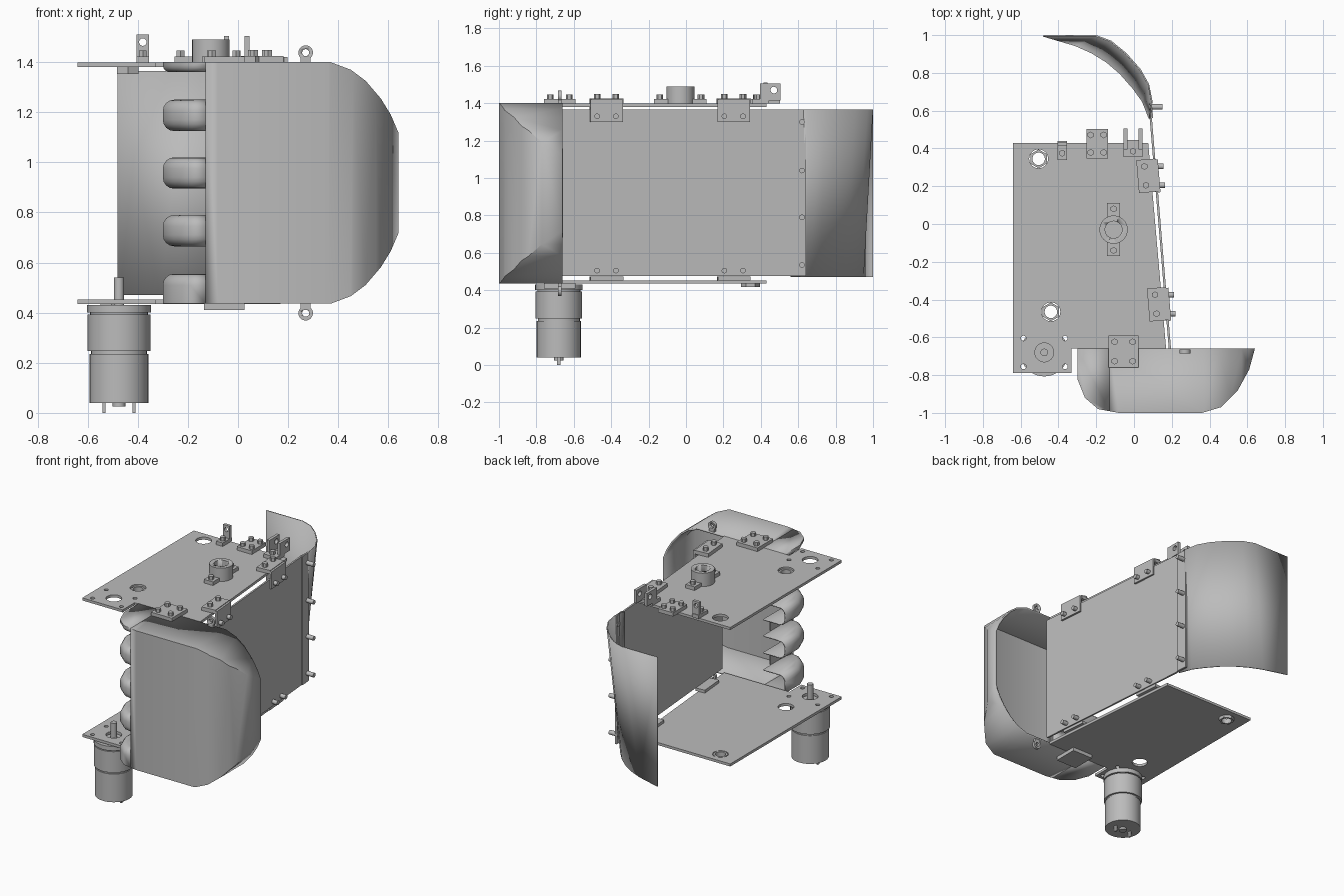
import bpy, bmesh, math
from mathutils import Vector, Matrix

if "Cube" in bpy.data.objects:
    bpy.data.objects.remove(bpy.data.objects["Cube"])

grey = bpy.data.materials.new("plain grey")
grey.use_nodes = True
grey.diffuse_color = (0.5, 0.5, 0.5, 1)
grey.node_tree.nodes["Principled BSDF"].inputs["Base Color"].default_value = (0.5, 0.5, 0.5, 1)


def finish(name, bm, smooth=False, shell=0):
    """Turn a bmesh into a named grey object."""
    bmesh.ops.recalc_face_normals(bm, faces=bm.faces)
    me = bpy.data.meshes.new(name)
    bm.to_mesh(me)
    bm.free()
    me.materials.append(grey)
    ob = bpy.data.objects.new(name, me)
    bpy.context.collection.objects.link(ob)
    if shell:
        mod = ob.modifiers.new("thickness", "SOLIDIFY")
        mod.thickness, mod.offset = shell, -1
    if smooth:
        bpy.ops.object.select_all(action="DESELECT")
        ob.select_set(True)
        bpy.context.view_layer.objects.active = ob
        bpy.ops.object.shade_smooth_by_angle(angle=math.radians(35))
    return ob


def prism_mesh(points, z0, z1):
    bm = bmesh.new()
    face = bm.faces.new([bm.verts.new((x, y, z0)) for x, y in points])
    new = bmesh.ops.extrude_face_region(bm, geom=[face])["geom"]
    bmesh.ops.translate(bm, vec=(0, 0, z1 - z0), verts=[v for v in new if isinstance(v, bmesh.types.BMVert)])
    bmesh.ops.recalc_face_normals(bm, faces=bm.faces)
    return bm


def prism(name, points, z0, z1):
    return finish(name, prism_mesh(points, z0, z1))


def box(name, center, size, turn=0):
    bm = bmesh.new()
    bmesh.ops.create_cube(bm, size=1)
    bm.transform(Matrix.Translation(center) @ Matrix.Rotation(turn, 4, "Z") @ Matrix.Diagonal((*size, 1)))
    return finish(name, bm)


def cyl(name, center, r, depth, axis="Z", sides=32):
    bm = bmesh.new()
    bmesh.ops.create_cone(bm, cap_ends=True, segments=sides, radius1=r, radius2=r, depth=depth)
    turn = {"Z": Matrix(), "X": Matrix.Rotation(math.pi / 2, 4, "Y"), "Y": Matrix.Rotation(math.pi / 2, 4, "X")}[axis]
    bm.transform(Matrix.Translation(center) @ turn)
    return finish(name, bm, sides > 8)


def drill(target, center, r, depth=0.3, axis="Z", sides=32):
    cutter = cyl("cutter", center, r, depth, axis, sides)
    cutter.hide_render = True
    cutter.hide_set(True)
    mod = target.modifiers.new("hole", "BOOLEAN")
    mod.operation, mod.object, mod.solver = "DIFFERENCE", cutter, "EXACT"


def bolt(x, y, z):
    cyl("bolt", (x, y, z + 0.012), 0.018, 0.025, sides=6)


# Top and bottom plates with a notch beside the hood
PLATE = [(-0.64, 0.43), (-0.64, -0.79), (-0.33, -0.79), (-0.33, -0.66), (0.17, -0.66), (0.075, 0.43)]
MOTOR = (-0.475, -0.68)
for name, z in (("top_plate", 1.38), ("bottom_plate", 0.435)):
    plate = prism(name, PLATE, z, z + 0.018)
    for x, y, r in ((-0.505, 0.345, 0.05), (-0.44, -0.465, 0.05), (*MOTOR, 0.05)):
        drill(plate, (x, y, z), r)
    for sx in (-1, 1):
        for sy in (-1, 1):
            drill(plate, (MOTOR[0] + sx * 0.11, MOTOR[1] + sy * 0.075, z), 0.014, sides=12)
for x, y, z in ((-0.505, 0.345, 0.435), (-0.44, -0.465, 1.37)):
    nut = cyl("hex_collar", (x, y, z), 0.05, 0.035, sides=6)
    drill(nut, (x, y, z), 0.033)

# Hood: extruded plan profile trimmed by the rounded side profile
LEFT = [(-0.08, -1), (-0.19, -0.98), (-0.26, -0.92), (-0.3, -0.82), (-0.3, -0.66)]
RIGHT = [(0.64, -0.66), (0.61, -0.77), (0.55, -0.88), (0.46, -0.97), (0.36, -1)]
ARC = [(0.37, 1.4), (0.45, 1.37), (0.51, 1.325), (0.57, 1.255), (0.61, 1.19), (0.64, 1.12)]
MID = 0.918
bm = prism_mesh(RIGHT + LEFT, 0.436, 1.4)
for (x0, z0), (x1, z1) in zip(ARC, ARC[1:]):
    for s in (1, -1):
        cut = bmesh.ops.bisect_plane(
            bm, geom=bm.verts[:] + bm.edges[:] + bm.faces[:], dist=1e-5,
            plane_co=(x0, 0, MID + s * (z0 - MID)), plane_no=(z0 - z1, 0, s * (x1 - x0)), clear_outer=True)
        edges = [e for e in cut["geom_cut"] if isinstance(e, bmesh.types.BMEdge) and e.is_boundary]
        bmesh.ops.holes_fill(bm, edges=edges, sides=0)
SLOT_X = -0.13
bmesh.ops.bisect_plane(bm, geom=bm.verts[:] + bm.edges[:] + bm.faces[:], plane_co=(SLOT_X, 0, 0),
                       plane_no=(-1, 0, 0), clear_outer=True)
back = [f for f in bm.faces if all(v.co.y > -0.662 for v in f.verts)]
bmesh.ops.delete(bm, geom=back, context="FACES")
finish("hood", bm, True, 0.012)

# Rounded fingers on the slotted side of the hood
FINGERS = [(0.436, 0.555), (0.665, 0.79), (0.895, 1.02), (1.125, 1.25), (1.36, 1.4)]
for z0, z1 in FINGERS:
    bm = prism_mesh([(SLOT_X, -0.66), (SLOT_X, -0.991)] + LEFT[1:], z0, z1)
    rim = [e for e in bm.edges if abs(e.verts[0].co.z - e.verts[1].co.z) < 1e-4
           and min(e.verts[0].co.y, e.verts[1].co.y) < -0.67
           and min(e.verts[0].co.x, e.verts[1].co.x) < SLOT_X - 0.01
           and not any(abs(e.verts[0].co.z - end) < 1e-4 for end in (0.436, 1.4))]
    bmesh.ops.bevel(bm, geom=rim, offset=min(0.045, (z1 - z0) * 0.7), segments=4, profile=0.5, affect="EDGES")
    open_faces = [f for f in bm.faces if all(v.co.y > -0.662 for v in f.verts)
                  or all(v.co.x > SLOT_X - 0.002 for v in f.verts)]
    bmesh.ops.delete(bm, geom=open_faces, context="FACES")
    finish("hood_finger", bm, True, 0.008)
for (_, z0), (z1, _) in zip(FINGERS, FINGERS[1:]):
    box("slot_plate", (SLOT_X + 0.004, -0.86, (z0 + z1) / 2), (0.008, 0.24, z1 - z0))

# Lifting eyelets above and below the hood
for z, s in ((1.4, 1), (0.436, -1)):
    box("eyelet_base", (0.27, -0.675, z + s * 0.012), (0.04, 0.02, 0.025))
    eye = cyl("eyelet", (0.27, -0.675, z + s * 0.038), 0.029, 0.02, "Y")
    drill(eye, (0.27, -0.675, z + s * 0.038), 0.014, axis="Y")

# Slanted side wall
A, B = Vector((0.19, -0.66)), Vector((0.088, 0.57))
LEAN = math.atan2(A.x - B.x, B.y - A.y)


def wall_x(y):
    return A.x + (B.x - A.x) * (y - A.y) / (B.y - A.y)


box("side_wall", ((A.x + B.x) / 2, (A.y + B.y) / 2, 0.92), (0.012, (B - A).length, 0.89), LEAN)

# Flared tail: wide curve on top, tighter curve below
TOP = [(0.088, 0.56), (0.098, 0.65), (0.08, 0.74), (0.035, 0.82), (-0.04, 0.905), (-0.12, 0.97), (-0.2, 1), (-0.48, 1)]
LOW = [(0.085, 0.56), (0.05, 0.65), (0, 0.72), (-0.07, 0.8), (-0.14, 0.86), (-0.22, 0.91), (-0.31, 0.95), (-0.48, 1)]
bm = bmesh.new()
rows = [[bm.verts.new((x, y, z)) for x, y in pts] for pts, z in ((LOW, 0.47), (TOP, 1.365))]
for i in range(len(TOP) - 1):
    bm.faces.new((rows[0][i], rows[0][i + 1], rows[1][i + 1], rows[1][i]))
finish("flared_tail", bm, True, 0.008)
box("tail_joint_strip", (0.092, 0.6, 0.92), (0.012, 0.08, 0.89), LEAN)
for z in (0.535, 0.79, 1.04, 1.3):
    cyl("tail_screw", (0.115, 0.62, z), 0.015, 0.07, "X", 12)

# Angle brackets and screws holding the wall to the plates
for y in (-0.425, 0.255):
    x = wall_x(y)
    box("bracket_top", (x - 0.045, y, 1.412), (0.1, 0.175, 0.025), LEAN)
    box("bracket_flange", (x + 0.012, y, 1.36), (0.014, 0.175, 0.12), LEAN)
    for dy in (-0.05, 0.05):
        bolt(wall_x(y + dy) - 0.055, y + dy, 1.425)
        for z in (1.33, 0.505):
            cyl("wall_screw", (wall_x(y + dy) + 0.02, y + dy, z), 0.015, 0.05, "X", 12)
    box("lower_bracket", (x - 0.035, y, 0.463), (0.07, 0.175, 0.02), LEAN)

# Bolted pads
for name, x, y, z, w, d in (("front_pad", -0.055, -0.675, 1.41, 0.16, 0.17),
                            ("lower_pad", -0.055, -0.675, 0.423, 0.16, 0.17),
                            ("rear_pad", -0.195, 0.425, 1.41, 0.115, 0.155)):
    box(name, (x, y, z), (w, d, 0.026))
    for sx in (-1, 1):
        for sy in (-1, 1):
            if z > 1:
                bolt(x + sx * w * 0.3, y + sy * d * 0.3, z + 0.012)

# Shaft bearing on the top plate
BX, BY = -0.108, -0.03
base = box("bearing_base", (BX, BY, 1.41), (0.07, 0.28, 0.026))
ring = cyl("bearing_ring", (BX, BY, 1.444), 0.075, 0.092)
for part in (base, ring):
    drill(part, (BX, BY, 1.44), 0.045)
for dy in (-0.11, 0.11):
    bolt(BX, BY + dy, 1.422)

# Rear clevis and upright lug
box("clevis_base", (-0.005, 0.4, 1.41), (0.1, 0.09, 0.026))
for x in (-0.045, 0.035):
    cheek = box("clevis_cheek", (x, 0.45, 1.46), (0.02, 0.11, 0.09))
    drill(cheek, (x, 0.47, 1.47), 0.018, 0.06, "X", 16)
bolt(-0.005, 0.385, 1.422)
box("lug_foot", (-0.38, 0.39, 1.41), (0.05, 0.1, 0.025))
lug = box("lug_upright", (-0.38, 0.425, 1.455), (0.05, 0.02, 0.11))
drill(lug, (-0.38, 0.425, 1.48), 0.015, 0.1, "Y", 16)
bolt(-0.38, 0.375, 1.422)

# Gear motor
mx, my = MOTOR
cyl("motor_flange", (mx, my, 0.415), 0.127, 0.03)
cyl("motor_neck", (mx, my, 0.395), 0.115, 0.03)
cyl("gearbox", (mx, my, 0.32), 0.125, 0.145)
cyl("motor_waist", (mx, my, 0.24), 0.112, 0.03)
cyl("motor_body", (mx, my, 0.137), 0.118, 0.195)
cyl("motor_cap", (mx, my, 0.035), 0.025, 0.02)
cyl("motor_shaft", (mx, my, 0.48), 0.02, 0.12)
for dx in (-0.06, 0.06):
    box("motor_terminal", (mx + dx, my, 0.022), (0.012, 0.02, 0.044))
